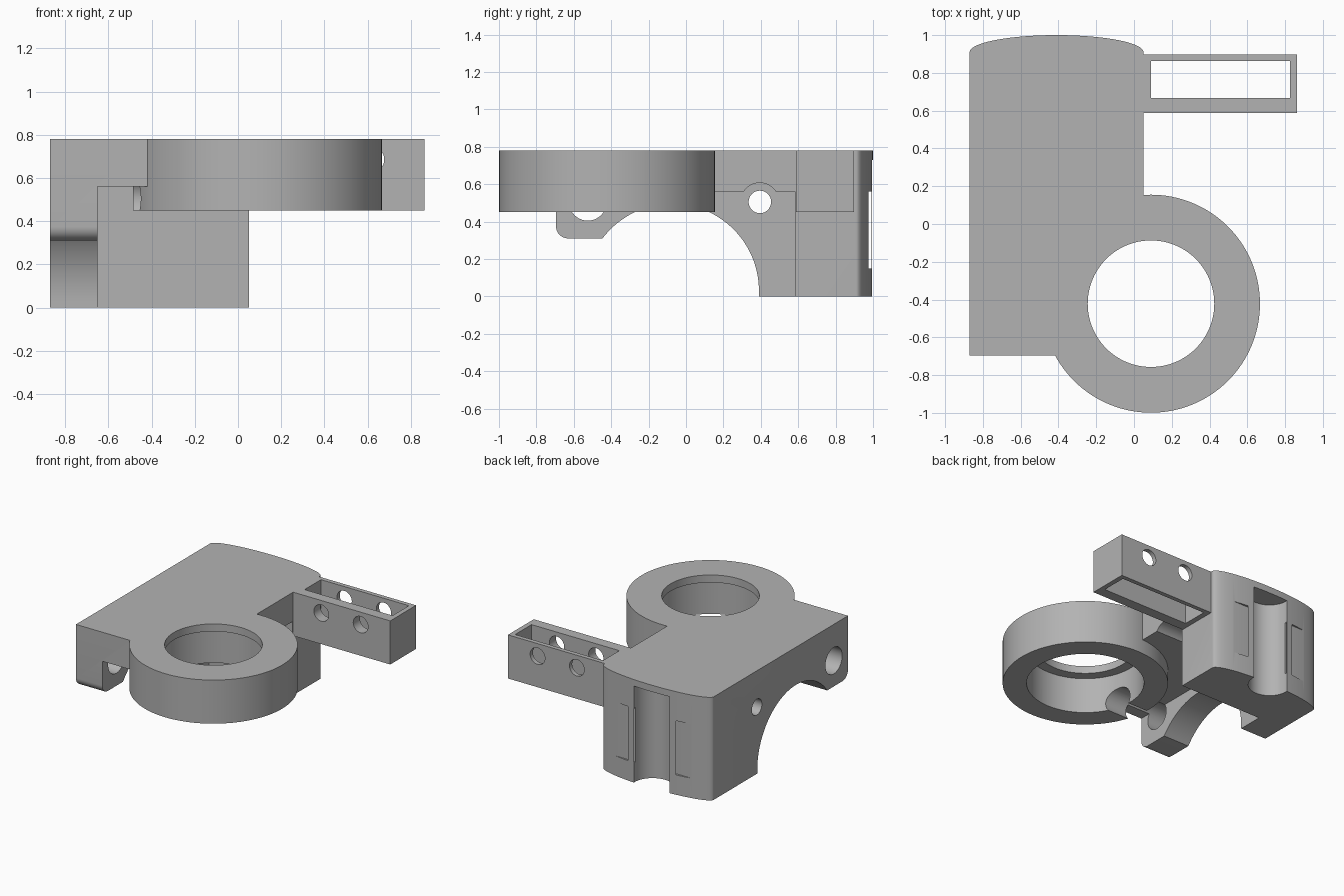
import bpy, bmesh, math
from mathutils import Matrix, Vector

if "Cube" in bpy.data.objects:
    bpy.data.objects.remove(bpy.data.objects["Cube"])

grey = bpy.data.materials.new("light_grey")
grey.diffuse_color = (0.45, 0.45, 0.45, 1)
grey.use_nodes = True
grey.node_tree.nodes["Principled BSDF"].inputs["Base Color"].default_value = grey.diffuse_color


def to_object(bm, name):
    bmesh.ops.recalc_face_normals(bm, faces=bm.faces)
    me = bpy.data.meshes.new(name)
    bm.to_mesh(me)
    bm.free()
    me.materials.append(grey)
    ob = bpy.data.objects.new(name, me)
    bpy.context.collection.objects.link(ob)
    return ob


def prism(name, pts, axis, a, b):
    """Extrude a closed outline: (x, y) along z, or (y, z) along x."""
    bm = bmesh.new()
    place = (lambda p: (p[0], p[1], a)) if axis == "z" else (lambda p: (a, p[0], p[1]))
    face = bm.faces.new([bm.verts.new(place(p)) for p in pts])
    ext = bmesh.ops.extrude_face_region(bm, geom=[face])
    move = Vector((0, 0, b - a)) if axis == "z" else Vector((b - a, 0, 0))
    bmesh.ops.translate(bm, vec=move, verts=[v for v in ext["geom"] if isinstance(v, bmesh.types.BMVert)])
    return to_object(bm, name)


def box(name, x0, x1, y0, y1, z0, z1):
    return prism(name, [(x0, y0), (x1, y0), (x1, y1), (x0, y1)], "z", z0, z1)


def cyl(name, centre, r, depth, axis="z", seg=96):
    rot = {"x": Matrix.Rotation(math.pi / 2, 4, "Y"),
           "y": Matrix.Rotation(math.pi / 2, 4, "X"), "z": Matrix()}[axis]
    bm = bmesh.new()
    bmesh.ops.create_cone(bm, cap_ends=True, segments=seg, radius1=r, radius2=r,
                          depth=depth, matrix=Matrix.Translation(centre) @ rot)
    return to_object(bm, name)


def arc(cx, cy, r, a0, a1, n):
    return [(cx + r * math.cos(a0 + (a1 - a0) * i / n),
             cy + r * math.sin(a0 + (a1 - a0) * i / n)) for i in range(n + 1)]


def combine(ob, other, op):
    m = ob.modifiers.new("bool", "BOOLEAN")
    m.operation, m.solver, m.object = op, "EXACT", other
    bpy.context.view_layer.objects.active = ob
    bpy.ops.object.modifier_apply(modifier=m.name)
    bpy.data.objects.remove(other)


# Main block with a bowed back end
back = [(-0.41 + 0.46 * math.cos(t), 0.91 + 0.09 * math.sin(t))
        for t in [math.pi * i / 48 for i in range(49)]]
body = prism("bracket_body", [(-0.87, -0.695), (0.05, -0.695)] + back, "z", 0, 0.78)

# Pocket under the top plate
combine(body, box("pocket", -0.65, 0.3, -1, 0.583, -0.1, 0.56), "DIFFERENCE")

# Arch and rounded front foot in the left wall
cy, cz, r = -0.075, 0.03, 0.465
end = math.pi - math.asin((0.31 - cz) / r)
arch = [(-0.9, -0.1), (cy + r, -0.1)] + arc(cy, cz, r, 0, end, 48)
arch += arc(-0.63, 0.375, 0.065, -math.pi / 2, -math.pi, 10) + [(-0.9, 0.375)]
combine(body, prism("arch", arch, "x", -1, -0.64), "DIFFERENCE")

# Ring and side arm
combine(body, cyl("ring", (0.09, -0.422, 0.615), 0.577, 0.33, seg=128), "UNION")
combine(body, box("arm", -0.02, 0.863, 0.588, 0.897, 0.45, 0.78), "UNION")

# Ring bore with a narrow lip at the top, arm slot
cuts = [cyl("lip_bore", (0.09, -0.422, 0.7), 0.335, 0.6),
        cyl("wide_bore", (0.09, -0.422, 0.523), 0.41, 0.4),
        box("arm_slot", 0.09, 0.826, 0.668, 0.864, 0.3, 0.9)]
# Arm cross holes
cuts += [cyl("arm_hole", (x, 0.74, 0.685), 0.062, 0.5, "y", 48) for x in (0.286, 0.615)]
# Bores along x: front foot through ring wall, rear screw hole with wide clearance
cuts += [cyl("front_bore", (-0.55, -0.525, 0.505), 0.1, 0.8, "x", 64),
         cyl("rear_hole", (-0.8, 0.395, 0.505), 0.06, 0.5, "x", 48),
         cyl("rear_clearance", (-0.25, 0.395, 0.505), 0.102, 0.8, "x", 64)]
# Rear vertical groove and strap slot
cuts += [cyl("groove", (-0.41, 0.985, 0.315), 0.15, 0.83),
         box("strap_slot", -1, 0.2, 0.975, 0.991, 0.15, 0.56)]
for c in cuts:
    combine(body, c, "DIFFERENCE")

# Smooth the curved walls, keep edges sharp
bpy.ops.object.select_all(action="DESELECT")
body.select_set(True)
bpy.context.view_layer.objects.active = body
bpy.ops.object.shade_smooth_by_angle(angle=math.radians(30))
